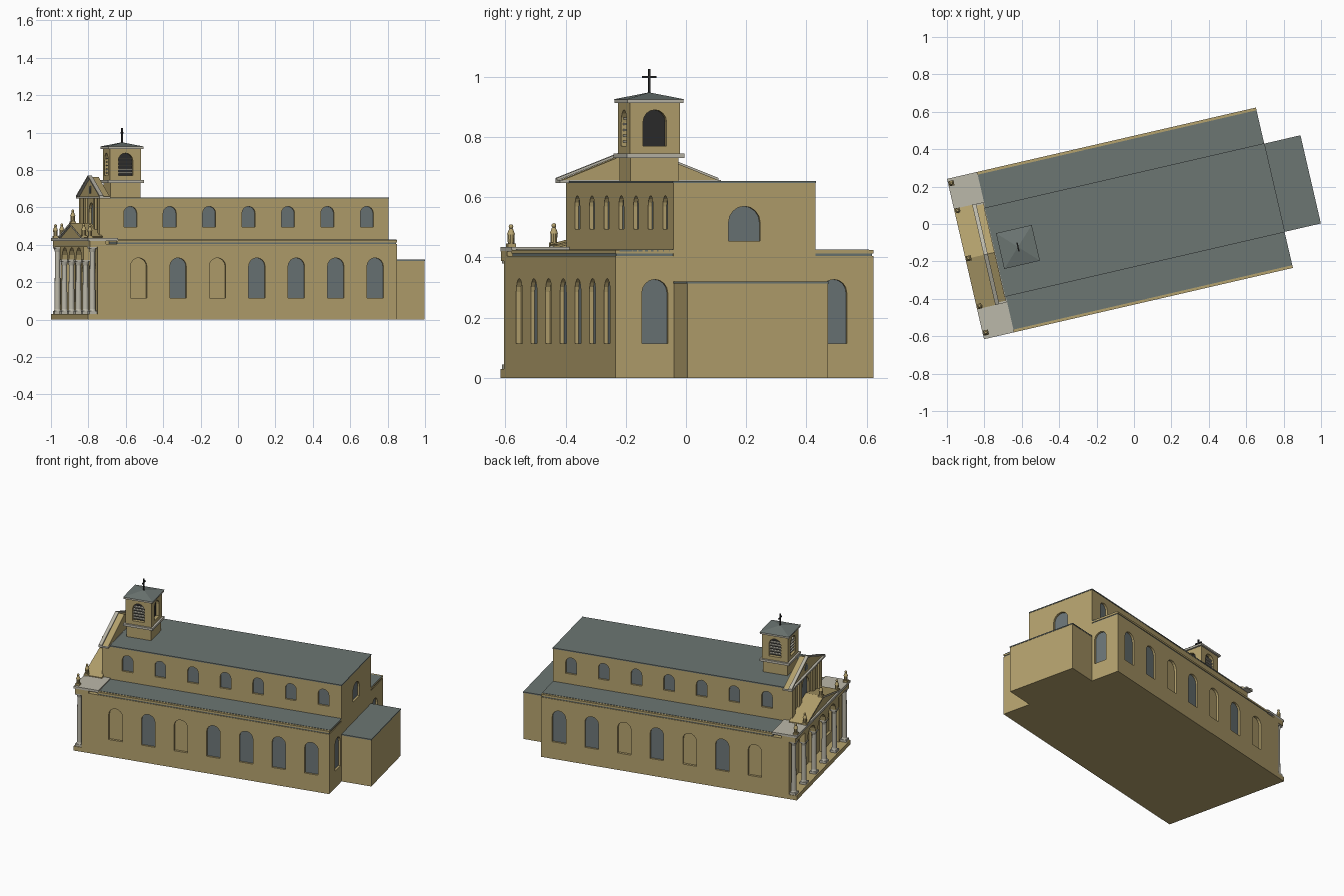
import bpy, bmesh, math
from mathutils import Matrix, Vector

if "Cube" in bpy.data.objects:
    bpy.data.objects.remove(bpy.data.objects["Cube"])

# The building stands at an angle on its plot
PLACE = Matrix.Rotation(math.radians(13), 4, 'Z') @ Matrix.Translation((0, 0.02, 0))


def material(name, r, g, b):
    m = bpy.data.materials.new(name)
    m.use_nodes = True
    m.diffuse_color = (r, g, b, 1)
    bsdf = m.node_tree.nodes["Principled BSDF"]
    bsdf.inputs["Base Color"].default_value = (r, g, b, 1)
    bsdf.inputs["Roughness"].default_value = 0.8
    return m


TAN = material("tan_wall", 0.46, 0.36, 0.155)
STONE = material("pale_stone", 0.50, 0.48, 0.40)
ROOF = material("slate_roof", 0.15, 0.18, 0.17)
GLASS = material("window_glass", 0.15, 0.18, 0.185)
DARK = material("dark_iron", 0.025, 0.025, 0.025)


# Solids: (axis, outline, start, end), the outline lying across the axis
def solid(bm, axis, pts, a, b):
    def place(p, t):
        return {'x': (t, *p), 'y': (p[0], t, p[1]), 'z': (*p, t)}[axis]
    lo = [bm.verts.new(place(p, a)) for p in pts]
    hi = [bm.verts.new(place(p, b)) for p in pts]
    bm.faces.new(lo)
    bm.faces.new(hi)
    for i in range(len(pts)):
        j = (i + 1) % len(pts)
        bm.faces.new((lo[i], lo[j], hi[j], hi[i]))


def finish(name, bm, mat):
    bmesh.ops.recalc_face_normals(bm, faces=bm.faces)
    mesh = bpy.data.meshes.new(name)
    bm.to_mesh(mesh)
    bm.free()
    mesh.materials.append(mat)
    mesh.transform(PLACE)
    ob = bpy.data.objects.new(name, mesh)
    bpy.context.collection.objects.link(ob)
    return ob


def build(name, mat, solids):
    bm = bmesh.new()
    for s in solids:
        solid(bm, *s)
    return finish(name, bm, mat)


def box(x0, x1, y0, y1, z0, z1):
    return ('z', [(x0, y0), (x1, y0), (x1, y1), (x0, y1)], z0, z1)


def block(x, half, z0, z1):
    return box(x - half, x + half, -half, half, z0, z1)


def arch(c, w, z0, z1):
    r = w / 2
    top = [(c + r * math.cos(math.pi * i / 8), z1 - r + r * math.sin(math.pi * i / 8)) for i in range(9)]
    return [(c - r, z0), (c + r, z0)] + top


def carve(ob, solids):
    cutter = build(ob.name + "_cutter", TAN, solids)
    cutter.hide_render = True
    mod = ob.modifiers.new("openings", 'BOOLEAN')
    mod.operation, mod.solver, mod.object = 'DIFFERENCE', 'EXACT', cutter
    bpy.context.view_layer.objects.active = ob
    bpy.ops.object.modifier_apply(modifier=mod.name)
    bpy.data.objects.remove(cutter)


# Recess cut into a wall plane facing along sign d, and the pane at its back
def recess(axis, pts, wall, d, depth=0.016):
    return (axis, pts, wall - d * depth, wall + d * 0.02)


def pane(axis, pts, wall, d, depth=0.016):
    return (axis, pts, wall - d * (depth + 0.002), wall - d * (depth - 0.003))


FRONT, BACK, AISLE, NAVE = -0.82, 0.775, 0.44, 0.242
bays = [-0.642 + 0.2163 * i for i in range(7)]
blind = {-1: (0, 2), 1: (0, 2, 4)}

# Lower walls with side, rear and porch openings
aisles = build("aisle_walls", TAN, [box(FRONT, BACK, -AISLE, AISLE, 0, 0.405)])
cuts, panes = [], []
for s in (-1, 1):
    for i, u in enumerate(bays):
        a = ('y', arch(u, 0.09, 0.115, 0.33), s * AISLE, s)
        cuts.append(recess(*a))
        if i not in blind[s]:
            panes.append(pane(*a))
    rear = ('x', arch(s * 0.305, 0.088, 0.115, 0.327), BACK, 1)
    cuts.append(recess(*rear))
    panes.append(pane(*rear))
    cuts.append(recess('x', arch(s * 0.335, 0.08, 0.1, 0.33), FRONT, -1))
cuts += [recess('x', arch(c, 0.1, 0.03, 0.3), FRONT, -1) for c in (-0.167, 0, 0.167)]
carve(aisles, cuts)
build("aisle_windows", GLASS, panes)

# Aisle roofs with a narrow parapet on the outer edge
for side, s in (("right", -1), ("left", 1)):
    build(side + "_aisle_eave", ROOF, [box(-0.76, BACK - 0.004, s * NAVE, s * (AISLE - 0.004), 0.404, 0.414)])
    build(side + "_aisle_parapet", TAN, [box(-0.76, BACK, s * NAVE, s * AISLE, 0.413, 0.425)])
    build(side + "_aisle_roof", ROOF, [box(-0.756, BACK, s * NAVE, s * (AISLE - 0.015), 0.42, 0.427)])

# Upper nave with clerestory windows
nave = build("nave_walls", TAN, [box(-0.80, BACK, -NAVE, NAVE, 0.40, 0.648)])
cuts, panes = [], []
for s in (-1, 1):
    for u in bays:
        a = ('y', arch(u, 0.072, 0.495, 0.605), s * NAVE, s)
        cuts.append(recess(*a))
        panes.append(pane(*a))
for a in (('x', arch(0, 0.108, 0.455, 0.57), BACK, 1), ('x', arch(0, 0.11, 0.49, 0.625), -0.80, -1)):
    cuts.append(recess(*a))
    panes.append(pane(*a))
carve(nave, cuts)
build("nave_windows", GLASS, panes)
build("nave_roof", ROOF, [box(-0.77, BACK + 0.002, -NAVE - 0.002, NAVE + 0.002, 0.647, 0.654)])

# Rear annex
build("annex_walls", TAN, [box(BACK - 0.01, 0.972, -0.24, 0.24, 0, 0.313)])
build("annex_roof", ROOF, [box(BACK, 0.974, -NAVE, NAVE, 0.313, 0.32)])


# Gable outline, and raking bands along its slopes
def rakes(half, z, peak, t):
    return [[(s * half, z), (0, peak), (0, peak + t), (s * half, z + t)] for s in (-1, 1)]


# Upper front: pilasters, cornice and gable
build("front_gable", TAN, [('x', [(-0.27, 0.655), (0.27, 0.655), (0, 0.762)], -0.805, -0.76)])
build("front_gable_coping", STONE, [('x', p, -0.82, -0.798) for p in rakes(0.275, 0.655, 0.762, 0.009)])
build("front_cornice", STONE, [box(-0.82, -0.758, -0.275, 0.275, 0.647, 0.657)])
build("front_pilasters", TAN, [box(-0.812, -0.79, c - 0.022, c + 0.022, 0.43, 0.65) for c in (-0.22, -0.11, 0.11, 0.22)])
build("gable_window", GLASS, [('x', arch(0, 0.035, 0.675, 0.715), -0.808, -0.80)])

# Porch: plinth, arcade, side piers, entablature
build("porch_plinth", TAN, [box(-0.92, FRONT, -AISLE, AISLE, 0, 0.03)])
build("porch_side_piers", TAN, [box(-0.867, FRONT, s * 0.385, s * AISLE, 0.03, 0.405) for s in (-1, 1)])
arcade = build("porch_arcade", TAN, [box(-0.908, -0.872, -0.275, 0.275, 0.318, 0.39)])
carve(arcade, [('x', arch(c, 0.125, 0.25, 0.385), -0.95, -0.85) for c in (-0.167, 0, 0.167)])
build("porch_beam", TAN, [box(-0.91, FRONT, -AISLE, AISLE, 0.388, 0.421)])
build("porch_slab", STONE, [box(-0.92, -0.755, -AISLE, AISLE, 0.42, 0.435)])

# Porch pediment and its sloping top
build("porch_pediment", TAN, [('x', [(-0.27, 0.434), (0.27, 0.434), (0, 0.51)], -0.908, -0.80)])
build("porch_pediment_rakes", STONE, [('x', p, -0.92, -0.905) for p in rakes(0.275, 0.432, 0.506, 0.008)])
build("porch_pediment_cover", TAN, [('x', p, -0.92, -0.80) for p in rakes(0.275, 0.438, 0.512, 0.005)])


# Round parts
def cone(bm, x, y, z0, z1, r0, r1, n=16):
    bmesh.ops.create_cone(bm, cap_ends=True, segments=n, radius1=r0, radius2=r1, depth=z1 - z0,
                          matrix=Matrix.Translation((x, y, (z0 + z1) / 2)))


def smooth(ob):
    bpy.ops.object.select_all(action='DESELECT')
    ob.select_set(True)
    bpy.context.view_layer.objects.active = ob
    bpy.ops.object.shade_smooth_by_angle(angle=math.radians(35))


# Columns
bm = bmesh.new()
for c in (-0.415, -0.25, -0.083, 0.083, 0.25, 0.415):
    top = 0.39 if abs(c) > 0.4 else 0.32
    solid(bm, *box(-0.911, -0.869, c - 0.021, c + 0.021, 0.028, 0.045))
    solid(bm, *box(-0.911, -0.869, c - 0.021, c + 0.021, top - 0.01, top))
    cone(bm, -0.89, c, 0.044, 0.056, 0.02, 0.016)
    cone(bm, -0.89, c, 0.056, top - 0.03, 0.016, 0.014)
    cone(bm, -0.89, c, top - 0.03, top - 0.01, 0.014, 0.02)
smooth(finish("porch_columns", bm, STONE))

# Roofline statues
bm = bmesh.new()
for c, z in ((-0.408, 0.434), (-0.262, 0.438), (0, 0.512), (0.262, 0.438), (0.412, 0.434)):
    solid(bm, *box(-0.916, -0.888, c - 0.014, c + 0.014, z, z + 0.012))
    cone(bm, -0.902, c, z + 0.012, z + 0.042, 0.011, 0.012, 10)
    cone(bm, -0.902, c, z + 0.042, z + 0.062, 0.014, 0.006, 10)
    bmesh.ops.create_uvsphere(bm, u_segments=10, v_segments=6, radius=0.008,
                              matrix=Matrix.Translation((-0.902, c, z + 0.068)))
smooth(finish("roof_statues", bm, TAN))

# Bell tower
T = -0.632
H = 0.0855
build("tower_base", TAN, [block(T, 0.082, 0.645, 0.732)])
build("tower_lower_cornice", STONE, [block(T, 0.098, 0.73, 0.745)])
belfry = build("belfry", TAN, [block(T, H, 0.744, 0.915)])
cuts, panes, slats = [], [], []
for s in (-1, 1):
    for axis, c, wall in (('x', 0, T + s * H), ('y', T, s * H)):
        a = (axis, arch(c, 0.08, 0.77, 0.89), wall, s, 0.025)
        cuts.append(recess(*a))
        panes.append(pane(*a))
        if (axis, s) == ('x', 1):
            continue
        for k in range(5):
            z = 0.782 + 0.019 * k
            w = 0.039 if k < 4 else 0.034
            slats.append((axis, [(c - w, z), (c + w, z), (c + w, z + 0.007), (c - w, z + 0.007)],
                          wall - s * 0.022, wall - s * 0.006))
carve(belfry, cuts)
build("belfry_openings", DARK, panes)
build("belfry_louvres", STONE, slats)
build("tower_upper_cornice", STONE, [block(T, 0.096, 0.913, 0.925)])

# Pyramid roof
bm = bmesh.new()
base = [bm.verts.new((T + sx * 0.098, sy * 0.098, 0.925)) for sx, sy in ((-1, -1), (1, -1), (1, 1), (-1, 1))]
tip = bm.verts.new((T, 0, 0.948))
bm.faces.new(base)
for i in range(4):
    bm.faces.new((base[i], base[(i + 1) % 4], tip))
finish("tower_roof", bm, ROOF)

# Cross
build("tower_cross", DARK, [block(T, 0.0035, 0.94, 1.025),
                            box(T - 0.0035, T + 0.0035, -0.024, 0.024, 0.996, 1.003)])
